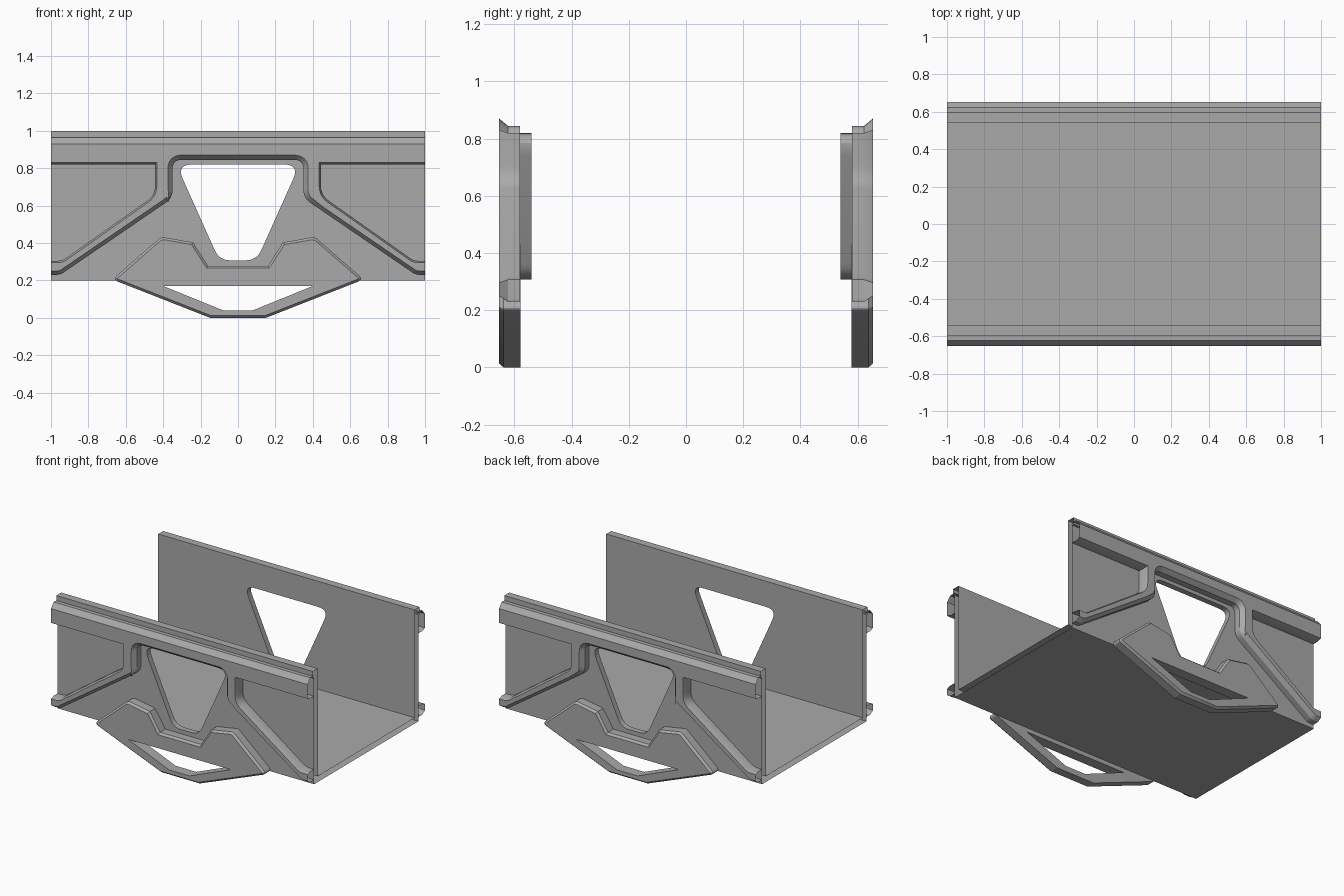
import bpy
import bmesh
import math
from mathutils import Vector

cube = bpy.data.objects.get("Cube")
if cube:
    bpy.data.objects.remove(cube, do_unlink=True)

grey = bpy.data.materials.new("plain_grey")
grey.use_nodes = True
colour = (0.4, 0.4, 0.4, 1)
grey.diffuse_color = colour
grey.node_tree.nodes["Principled BSDF"].inputs["Base Color"].default_value = colour


def mirrored(half, closing=0.0):
    """Complete a clockwise half outline of (x, z, corner, inset) across x = 0."""
    left = []
    for i in range(len(half) - 1, -1, -1):
        x, z, r, _ = half[i]
        left.append((-x, z, r, half[i - 1][3] if i else closing))
    return half + left


def rounded(points, steps=6):
    """Replace corners by arcs; returns positions and the inset of each edge."""
    out, insets = [], []
    for i, (x, z, r, d) in enumerate(points):
        p = Vector((x, z))
        if not r:
            out.append(p)
            insets.append(d)
            continue
        before = Vector(points[i - 1][:2])
        after = Vector(points[(i + 1) % len(points)][:2])
        a = p + (before - p).normalized() * r
        b = p + (after - p).normalized() * r
        for k in range(steps + 1):
            t = k / steps
            out.append(a * (1 - t) ** 2 + p * 2 * t * (1 - t) + b * t * t)
            insets.append(d)
    return out, insets


def inset_loop(points, insets):
    """Move every edge of a clockwise loop inward by its own distance."""
    out = []
    for i, p in enumerate(points):
        e1 = (p - points[i - 1]).normalized()
        e2 = (points[(i + 1) % len(points)] - p).normalized()
        n1, n2 = Vector((e1.y, -e1.x)), Vector((e2.y, -e2.x))
        d1, d2 = insets[i - 1], insets[i]
        det = n1.x * n2.y - n1.y * n2.x
        if abs(det) < 0.001:
            out.append(p + n2 * d2)
        else:
            out.append(p + Vector((d1 * n2.y - d2 * n1.y, d2 * n1.x - d1 * n2.x)) / det)
    return out


def stack(bm, loops):
    """Skin a series of equal 3D loops and close both ends."""
    rings = [[bm.verts.new(c) for c in loop] for loop in loops]
    for a, b in zip(rings, rings[1:]):
        for i in range(len(a)):
            j = (i + 1) % len(a)
            bm.faces.new((a[i], a[j], b[j], b[i]))
    bm.faces.new(rings[0])
    bm.faces.new(rings[-1])


def finish(name, bm):
    bmesh.ops.recalc_face_normals(bm, faces=bm.faces)
    mesh = bpy.data.meshes.new(name)
    bm.to_mesh(mesh)
    bm.free()
    mesh.materials.append(grey)
    obj = bpy.data.objects.new(name, mesh)
    bpy.context.collection.objects.link(obj)
    return obj


def plates(name, outline, depths):
    """A chamfered plate on both the front and the back."""
    bm = bmesh.new()
    points, insets = rounded(outline)
    top = inset_loop(points, insets)
    for side in (-1, 1):
        stack(bm, [[(p.x, side * y, p.y) for p in loop]
                   for loop, y in zip((points, points, top), depths)])
    return finish(name, bm)


def cut(obj, outline):
    """Cut an outline through the object from front to back."""
    bm = bmesh.new()
    points, _ = rounded(outline)
    stack(bm, [[(p.x, y, p.y) for p in points] for y in (-1, 1)])
    cutter = finish("cutter", bm)
    cutter.hide_render = True
    mod = obj.modifiers.new("opening", "BOOLEAN")
    mod.operation = "DIFFERENCE"
    mod.solver = "EXACT"
    mod.object = cutter
    bpy.context.view_layer.update()
    graph = bpy.context.evaluated_depsgraph_get()
    mesh = bpy.data.meshes.new_from_object(obj.evaluated_get(graph))
    obj.modifiers.clear()
    obj.data = mesh
    bpy.data.objects.remove(cutter, do_unlink=True)


def remove_faces(obj, unwanted):
    bm = bmesh.new()
    bm.from_mesh(obj.data)
    bm.normal_update()
    doomed = [f for f in bm.faces if unwanted(f)]
    bmesh.ops.delete(bm, geom=doomed, context="FACES")
    bm.to_mesh(obj.data)
    bm.free()


def end_cap(face):
    return abs(face.normal.x) > 0.99 and abs(face.calc_center_median().x) > 0.999


def against_wall(face):
    return all(abs(v.co.y) < 0.581 for v in face.verts)


# Hollow channel: floor and two double-skinned walls, open at both ends
section = [(0.58, 0.2), (0.58, 0.95), (0.595, 0.95), (0.595, 1.0), (0.54, 1.0), (0.54, 0.24)]
section += [(-y, z) for y, z in reversed(section)]
bm = bmesh.new()
stack(bm, [[(x, y, z) for y, z in section] for x in (-1, 1)])
channel = finish("channel_body", bm)

# Tapered window through both walls
cut(channel, mirrored([(0.33, 0.82, 0.085, 0), (0.1, 0.307, 0.06, 0)]))
remove_faces(channel, end_cap)

# Raised top rail with the braces that run down to the lower corners
brace = [
    (1, 0.965, 0, 0),
    (1, 0.82, 0, 0.01),
    (0.444, 0.82, 0, 0.01),
    (0.444, 0.655, 0.05, 0.01),
    (0.94, 0.305, 0.02, 0.01),
    (1, 0.305, 0, 0),
    (1, 0.23, 0, 0.02),
    (0.95, 0.23, 0.02, 0.02),
    (0.35, 0.64, 0.045, 0.025),
    (0.35, 0.845, 0.05, 0.025),
]
rail = plates("rail_and_braces", mirrored(brace, 0.035), (0.58, 0.623, 0.653))
remove_faces(rail, lambda face: end_cap(face) or against_wall(face))

# Lower bumper plates with a slot
bumper = [
    (0.16, 0.278, 0, 0.013),
    (0.24, 0.403, 0, 0.013),
    (0.41, 0.433, 0.02, 0.013),
    (0.672, 0.205, 0.035, 0.013),
    (0.15, 0, 0, 0.013),
]
lower = plates("lower_bumpers", mirrored(bumper, 0.013), (0.578, 0.638, 0.653))
cut(lower, mirrored([(0.4, 0.17, 0, 0), (0.08, 0.04, 0, 0)]))

# Smooth only the rounded corners
for obj in (channel, rail, lower):
    bpy.ops.object.select_all(action="DESELECT")
    obj.select_set(True)
    bpy.context.view_layer.objects.active = obj
    bpy.ops.object.shade_smooth_by_angle(angle=math.radians(20))
